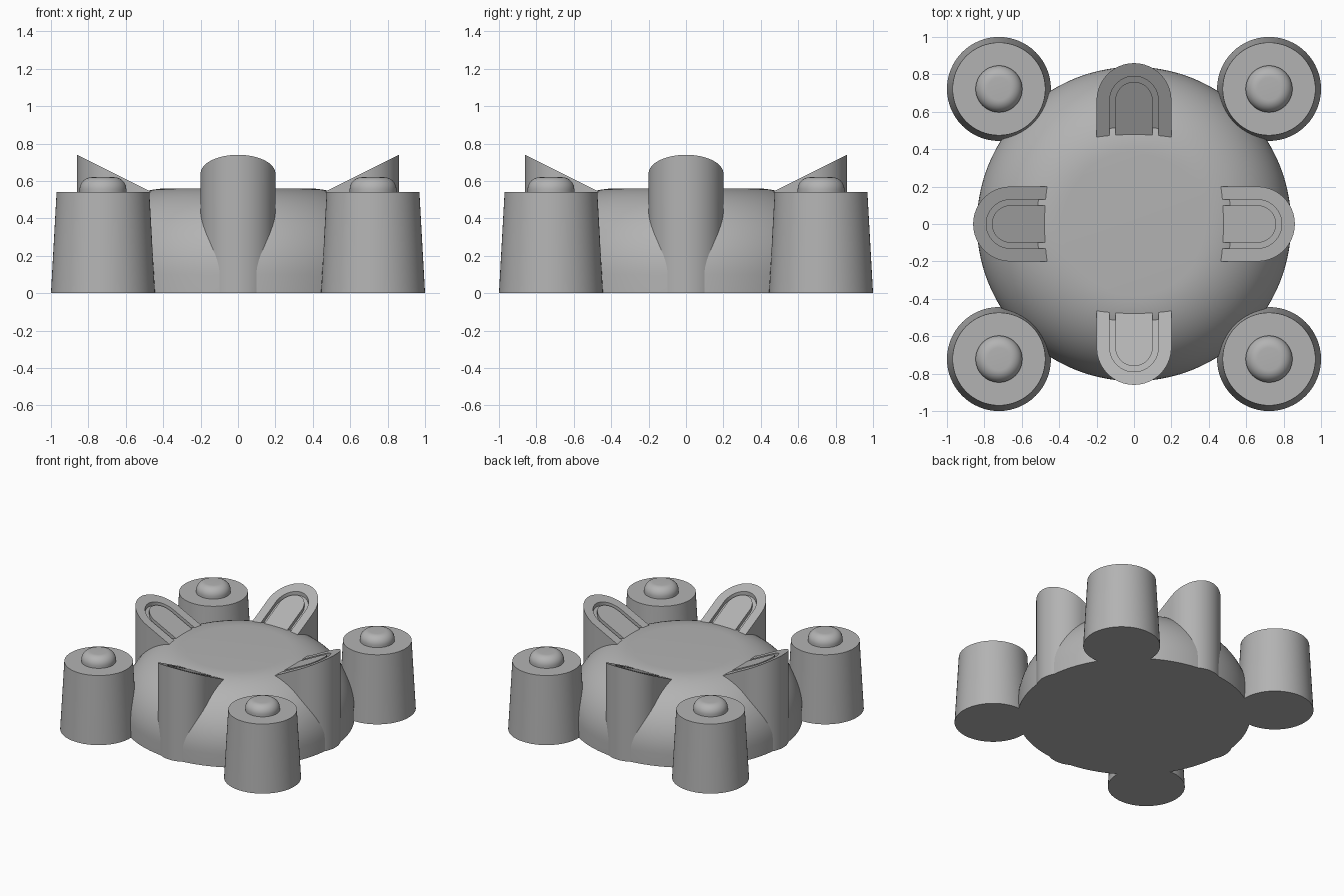
import bpy
import bmesh
from math import sin, cos, pi, radians

cube = bpy.data.objects.get("Cube")
if cube:
    bpy.data.objects.remove(cube, do_unlink=True)

grey = bpy.data.materials.new("plain grey")
grey.use_nodes = True
grey.diffuse_color = (0.45, 0.45, 0.45, 1)
bsdf = next(n for n in grey.node_tree.nodes if n.type == "BSDF_PRINCIPLED")
bsdf.inputs["Base Color"].default_value = grey.diffuse_color
bsdf.inputs["Roughness"].default_value = 0.7


def loft(name, loops, location=(0, 0, 0), turn=0):
    """Skin a stack of closed loops and cap both ends."""
    bm = bmesh.new()
    rings = [[bm.verts.new(p) for p in loop] for loop in loops]
    for low, high in zip(rings, rings[1:]):
        n = len(low)
        for i in range(n):
            j = (i + 1) % n
            bm.faces.new((low[i], low[j], high[j], high[i]))
    bm.faces.new(rings[0])
    bm.faces.new(rings[-1])
    bmesh.ops.recalc_face_normals(bm, faces=bm.faces)
    mesh = bpy.data.meshes.new(name)
    bm.to_mesh(mesh)
    bm.free()
    mesh.materials.append(grey)
    mesh.shade_smooth()
    mesh.set_sharp_from_angle(angle=radians(30))
    obj = bpy.data.objects.new(name, mesh)
    bpy.context.collection.objects.link(obj)
    obj.location = location
    obj.rotation_euler.z = turn
    return obj


def lathe(name, profile, segments, location=(0, 0, 0)):
    loops = [[(r * cos(2 * pi * i / segments), r * sin(2 * pi * i / segments), z)
              for i in range(segments)] for r, z in profile]
    return loft(name, loops, location)


def fillet(r, z, size, steps):
    """Quarter-round profile from the side up to the flat top."""
    return [(r + size * cos(pi / 2 * i / steps), z + size * sin(pi / 2 * i / steps))
            for i in range(steps + 1)]


# Rounded central body
lathe("central_body", [(0.84, 0)] + fillet(0.38, 0.1, 0.46, 20), 128)

# Corner towers with rounded buttons
for side, x in (("left", 0.722), ("right", -0.722)):
    for end, y in (("front", -0.722), ("back", 0.722)):
        lathe(f"{end}_{side}_tower", [(0.278, 0), (0.248, 0.54)], 64, (x, y, 0))
        lathe(f"{end}_{side}_button",
              [(0.125, 0.53)] + fillet(0.06, 0.555, 0.065, 10), 48, (x, y, 0))


# Upright lugs: U-shaped plan, sloping top and a U-shaped groove
def u_loop(half_width, inner_y, height):
    plan = [(half_width * cos(pi * i / 32), -0.66 - half_width * sin(pi * i / 32))
            for i in range(33)]
    plan += [(-half_width, inner_y), (half_width, inner_y)]
    return [(x, y, height(y)) for x, y in plan]


def ground(y):
    return 0


def slope(y):
    return 0.74 - 0.5 * (y + 0.86)


def groove_floor(y):
    return slope(y) - 0.03


lug_loops = [
    u_loop(0.20, -0.40, ground),
    u_loop(0.20, -0.40, slope),
    u_loop(0.13, -0.42, slope),
    u_loop(0.13, -0.42, groove_floor),
    u_loop(0.10, -0.44, groove_floor),
    u_loop(0.10, -0.44, slope),
]
for k, side in enumerate(("front", "left", "back", "right")):
    loft(f"{side}_lug", lug_loops, turn=k * pi / 2)
